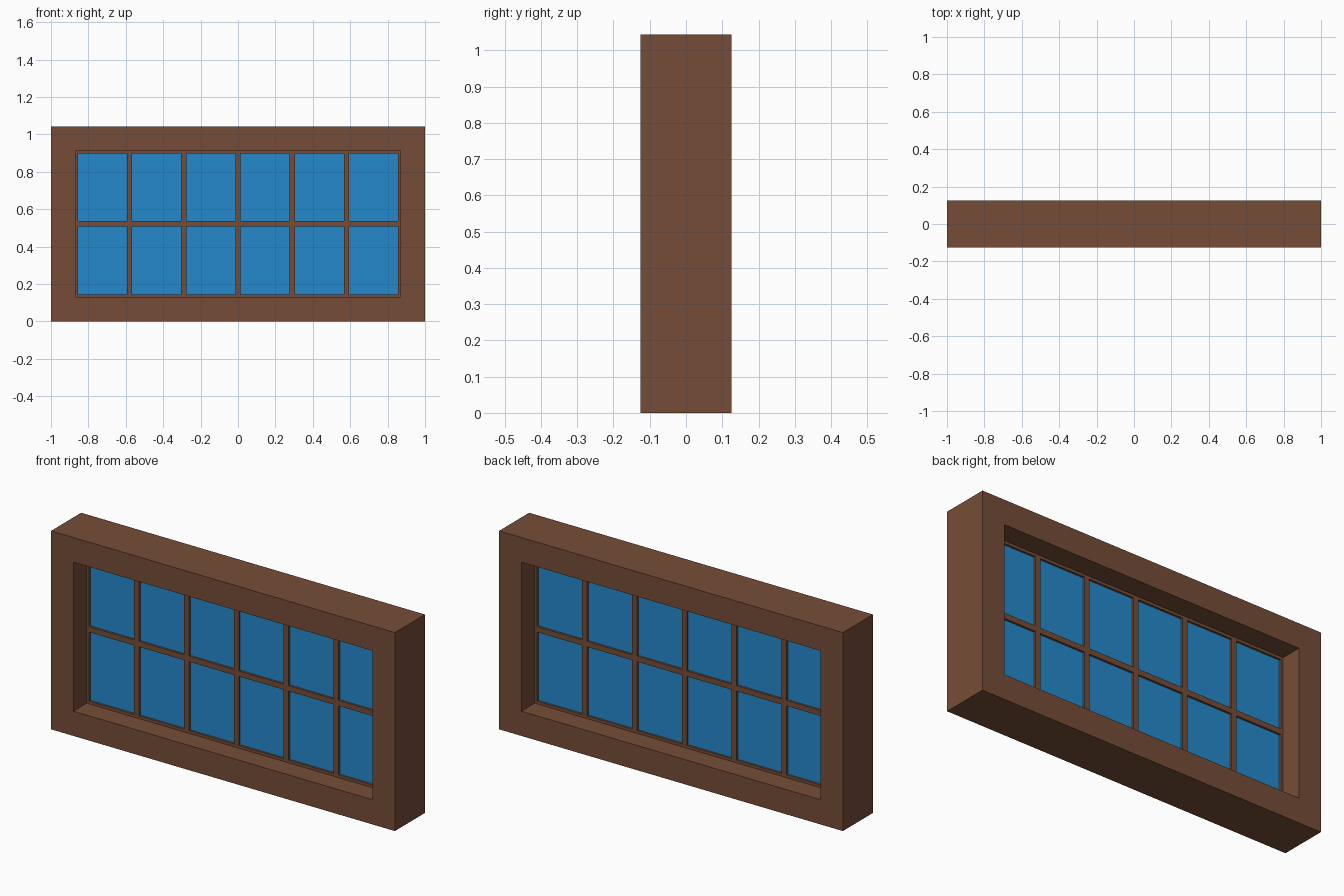
import bpy
import bmesh

if "Cube" in bpy.data.objects:
    bpy.data.objects.remove(bpy.data.objects["Cube"])

W, H, D = 2.0, 1.043, 0.25        # outer size of the window
RAIL = 0.13                       # width of the heavy outer frame
BAR = 0.0145                      # half width of a glazing bar
BAR_Y = 0.014                     # half depth of the glazing bars
COLS, ROWS = 6, 2
X1 = W / 2 - RAIL                 # opening limits
Z0, Z1 = RAIL, H - RAIL


def material(name, rgb):
    m = bpy.data.materials.new(name)
    m.diffuse_color = (*rgb, 1)
    m.use_nodes = True
    m.node_tree.nodes["Principled BSDF"].inputs["Base Color"].default_value = m.diffuse_color
    return m


wood = material("brown wood", (0.18, 0.073, 0.038))
blue = material("blue glass", (0.018, 0.25, 0.6))


def add_object(name, bm, mat):
    bmesh.ops.recalc_face_normals(bm, faces=bm.faces)
    mesh = bpy.data.meshes.new(name)
    bm.to_mesh(mesh)
    bm.free()
    mesh.materials.append(mat)
    ob = bpy.data.objects.new(name, mesh)
    bpy.context.collection.objects.link(ob)
    return ob


def ring(name, x, z0, z1, width, half_y, mat):
    """Rectangular frame with mitred corners, outer limits given."""
    bm = bmesh.new()
    loops = []
    for inset, y in ((0, -half_y), (0, half_y), (width, half_y), (width, -half_y)):
        a, lo, hi = x - inset, z0 + inset, z1 - inset
        loops.append([bm.verts.new((px, y, pz))
                      for px, pz in ((-a, lo), (a, lo), (a, hi), (-a, hi))])
    for k in range(4):
        p, q = loops[k], loops[(k + 1) % 4]
        for i in range(4):
            j = (i + 1) % 4
            bm.faces.new((p[i], p[j], q[j], q[i]))
    return add_object(name, bm, mat)


def box(name, x0, x1, z0, z1, half_y, mat):
    bm = bmesh.new()
    bmesh.ops.create_cube(bm, size=1)
    bmesh.ops.scale(bm, vec=(x1 - x0, 2 * half_y, z1 - z0), verts=bm.verts)
    bmesh.ops.translate(bm, vec=((x0 + x1) / 2, 0, (z0 + z1) / 2), verts=bm.verts)
    return add_object(name, bm, mat)


# Heavy outer frame and the thin sash set inside it
ring("outer_frame", W / 2, 0, H, RAIL, D / 2, wood)
ring("sash", X1, Z0, Z1, BAR, BAR_Y, wood)

# Glazing bars: one horizontal, split around five uprights
cell_w = 2 * X1 / COLS
cell_h = (Z1 - Z0) / ROWS
for c in range(1, COLS):
    x = -X1 + c * cell_w
    box(f"vertical_bar_{c}", x - BAR, x + BAR, Z0 + BAR, Z1 - BAR, BAR_Y, wood)
for c in range(COLS):
    x = -X1 + c * cell_w
    z = Z0 + cell_h
    box(f"horizontal_bar_{c + 1}", x + BAR, x + cell_w - BAR,
        z - BAR, z + BAR, BAR_Y, wood)

# Glass panes, one per cell
for c in range(COLS):
    for r in range(ROWS):
        x, z = -X1 + c * cell_w, Z0 + r * cell_h
        box(f"pane_{r + 1}_{c + 1}", x + BAR, x + cell_w - BAR,
            z + BAR, z + cell_h - BAR, 0.003, blue)
